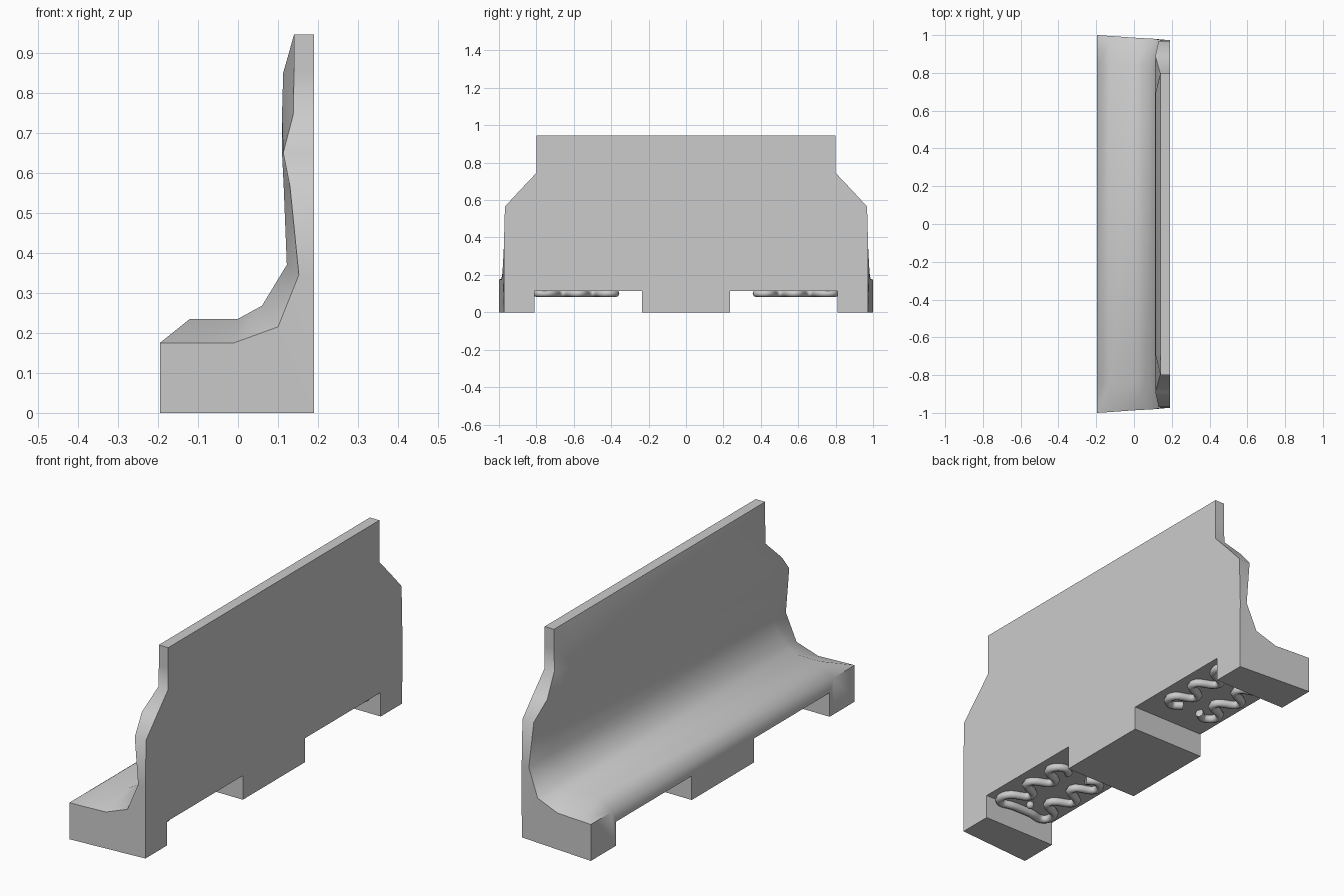
import bpy, bmesh

if "Cube" in bpy.data.objects:
    bpy.data.objects.remove(bpy.data.objects["Cube"])

# front surface rows: end x, end z, end y, middle x, middle z, y where the middle section starts
ROWS = [
    (-.195, .175, 1.00, -.195, .175, .84),
    (-.12, .175, .995, -.12, .235, .84),
    (-.01, .175, .987, 0, .235, .84),
    (.10, .215, .981, .06, .268, .84),
    (.152, .345, .974, .122, .37, .83),
    (.13, .565, .968, .114, .57, .82),
    (.113, .65, .89, .11, .65, .76),
    (.138, .745, .80, .11, .745, .69),
    (.14, .85, .80, .113, .85, .69),
    (.14, .945, .80, .14, .945, .69),
]
BACK_X = .19
FIRST_BACK = 4          # back points pair with the front rows from here upward


def section(side, end):
    """Closed x-z outline of the barrier bench at an end or at the inner station."""
    pts = []
    for ex, ez, ey, mx, mz, my in ROWS:
        pts.append((ex, side * ey, ez) if end else (mx, side * my, mz))
    for ex, ez, ey, mx, mz, my in reversed(ROWS[FIRST_BACK:]):
        pts.append((BACK_X, side * (ey if end else my), ez))
    pts.append((BACK_X, side * (.973 if end else .84), 0))
    pts.append((-.195, side * (1.0 if end else .84), 0))
    return pts


# barrier bench body: four sections lofted along y
bm = bmesh.new()
loops = [[bm.verts.new(p) for p in section(s, e)]
         for s, e in ((-1, True), (-1, False), (1, False), (1, True))]
n = len(loops[0])
for a, b in zip(loops, loops[1:]):
    for i in range(n):
        j = (i + 1) % n
        bm.faces.new((a[i], a[j], b[j], b[i]))

# end caps: seat end as one face, backrest end as a strip
last = len(ROWS) - 1
for lp in (loops[0], loops[-1]):
    back = lambda r: lp[2 * last + 1 - r]
    bm.faces.new(lp[:FIRST_BACK + 1] + [back(FIRST_BACK), lp[n - 2], lp[n - 1]])
    for r in range(FIRST_BACK, last):
        bm.faces.new((lp[r], lp[r + 1], back(r + 1), back(r)))
bmesh.ops.recalc_face_normals(bm, faces=bm.faces)
mesh = bpy.data.meshes.new("barrier_bench")
bm.to_mesh(mesh)
bm.free()
bench = bpy.data.objects.new("barrier_bench", mesh)
bpy.context.collection.objects.link(bench)

# forklift slots cut through the base
for side in (-1, 1):
    bpy.ops.mesh.primitive_cube_add(size=1, location=(0, side * .5225, .015))
    cutter = bpy.context.object
    cutter.name = "slot_cutter"
    cutter.scale = (1, .575, .2)
    mod = bench.modifiers.new("slot", 'BOOLEAN')
    mod.object = cutter
    mod.operation = 'DIFFERENCE'
    mod.solver = 'EXACT'
    bpy.context.view_layer.objects.active = bench
    bpy.ops.object.modifier_apply(modifier=mod.name)
    bpy.data.objects.remove(cutter)

bpy.ops.object.select_all(action='DESELECT')
bench.select_set(True)
bpy.context.view_layer.objects.active = bench
bpy.ops.object.shade_smooth_by_angle(angle=.98)

# wavy reinforcing rods hanging under each slot ceiling
HALF = [(.05, .785), (.13, .79), (.14, .73), (.05, .66), (.14, .58),
        (.05, .50), (.14, .43), (.10, .376), (.05, .40)]
for side in (-1, 1):
    cu = bpy.data.curves.new("wavy_rod", 'CURVE')
    cu.dimensions = '3D'
    cu.bevel_depth = .019
    cu.bevel_resolution = 2
    cu.resolution_u = 6
    cu.use_fill_caps = True
    path = [(-x, y) for x, y in reversed(HALF)] + HALF
    sp = cu.splines.new('BEZIER')
    sp.bezier_points.add(len(path) - 1)
    for bp, (x, y) in zip(sp.bezier_points, path):
        bp.co = (x, side * y, .1)
        bp.handle_left_type = bp.handle_right_type = 'AUTO'
    rod = bpy.data.objects.new("wavy_rod", cu)
    bpy.context.collection.objects.link(rod)

    # small stud inside the rod loop
    bpy.ops.mesh.primitive_uv_sphere_add(segments=12, ring_count=8, radius=.018,
                                         location=(0, side * .73, .1))
    bpy.context.object.name = "stud"
    bpy.ops.object.shade_smooth()
